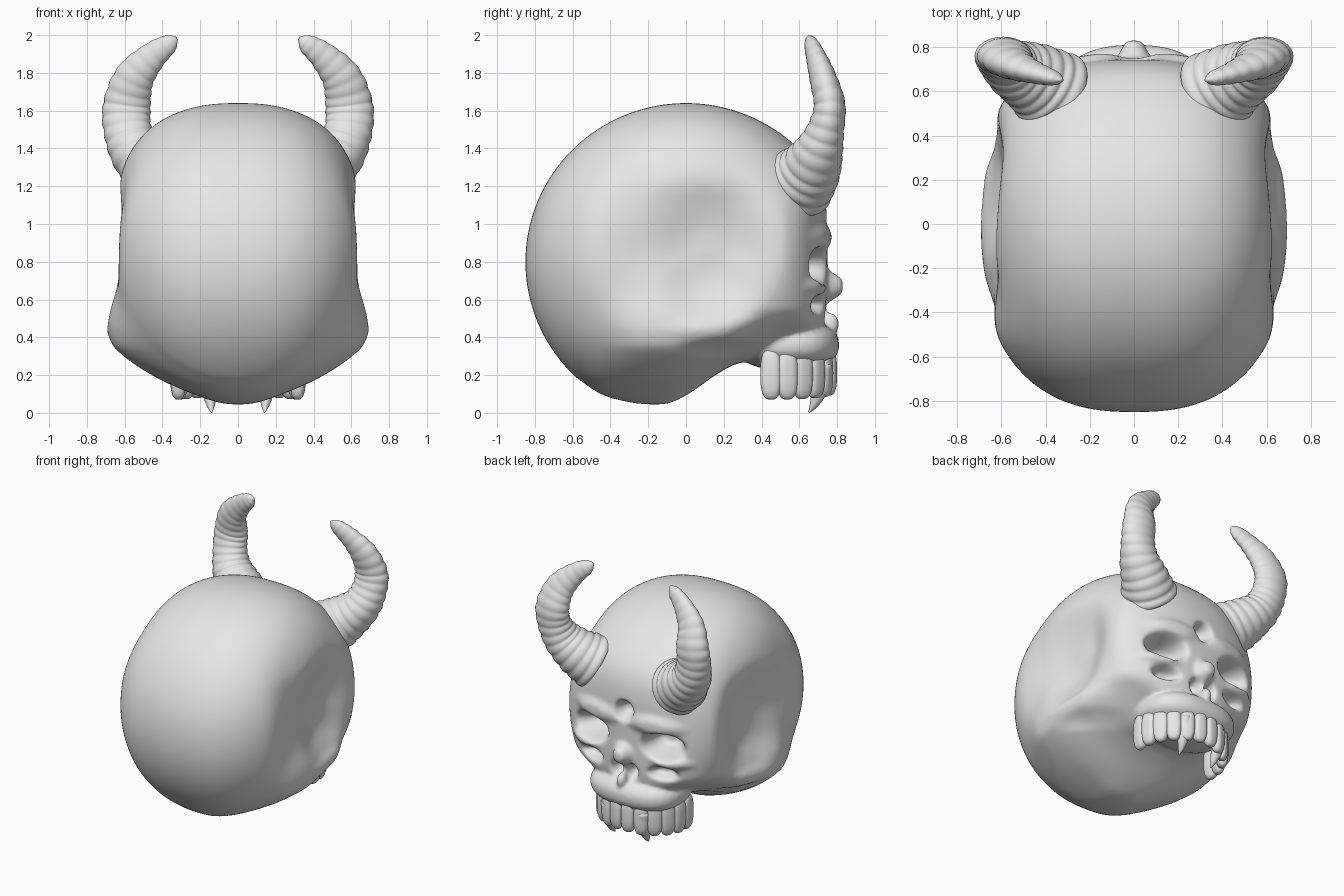
import bpy
import bmesh
import math
from mathutils import Vector, Matrix

old = bpy.data.objects.get("Cube")
if old:
    bpy.data.objects.remove(old, do_unlink=True)

bone = bpy.data.materials.new("bone grey")
bone.use_nodes = True
GREY = (0.8, 0.8, 0.8, 1)
bone.diffuse_color = GREY
bone.node_tree.nodes["Principled BSDF"].inputs["Base Color"].default_value = GREY


def finish(name, bm):
    """Turn a bmesh into a smooth shaded object."""
    bmesh.ops.recalc_face_normals(bm, faces=bm.faces)
    for f in bm.faces:
        f.smooth = True
    mesh = bpy.data.meshes.new(name)
    bm.to_mesh(mesh)
    bm.free()
    mesh.materials.append(bone)
    obj = bpy.data.objects.new(name, mesh)
    bpy.context.collection.objects.link(obj)
    return obj


def smoothstep(a, b, v):
    t = min(1, max(0, (v - a) / (b - a)))
    return t * t * (3 - 2 * t)


def ramp(points, v):
    """Smooth curve lookup through a short profile."""
    v = min(points[-1][0], max(points[0][0], v))
    i = next(k for k in range(len(points) - 1) if v <= points[k + 1][0])
    (a, fa), (b, fb) = points[i], points[i + 1]

    def slope(k):
        (p, fp), (q, fq) = points[max(0, k - 1)], points[min(len(points) - 1, k + 1)]
        return (fq - fp) / (q - p)

    w = b - a
    t = (v - a) / w
    s = t * t * (3 - 2 * t)
    return (fa * (1 - s) + fb * s
            + w * t * (1 - t) * (slope(i) * (1 - t) - slope(i + 1) * t))


def add_blob(bm, loc, size, power=2, detail=4, turn=0):
    """Add a rounded block, from ball (power 2) to box (high power)."""
    made = bmesh.ops.create_icosphere(bm, subdivisions=detail, radius=1)["verts"]
    move = Matrix.Translation(loc) @ Matrix.Rotation(turn, 4, "Z")
    for v in made:
        norm = sum(abs(c) ** power for c in v.co) ** (1 / power)
        v.co = move @ Vector(c / norm * s for c, s in zip(v.co, size))


def tube(name, path, side, ridges=0, flatten=0, steps=120, sides=32):
    """Sweep a tapering ridged tube along points of x, y, z, radius."""
    pts = [Vector((p[0] * side, *p[1:])) for p in path]
    pts = [2 * pts[0] - pts[1]] + pts + [2 * pts[-1] - pts[-2]]

    def spline(u):
        f = u * (len(path) - 1)
        i = min(int(f), len(path) - 2)
        t = f - i
        a, b, c, d = pts[i:i + 4]
        return (2 * b + (c - a) * t + (2 * a - 5 * b + 4 * c - d) * t ** 2
                + (3 * b - a - 3 * c + d) * t ** 3) / 2

    bm = bmesh.new()
    rings = []
    for k in range(steps + 1):
        u = k / steps
        here = spline(u)
        tangent = (spline(min(1, u + .01)) - spline(max(0, u - .01))).to_3d().normalized()
        n1 = tangent.cross(Vector((0, 1, 0))).normalized()
        n2 = tangent.cross(n1)
        radius = max(.003, here[3])
        if ridges:
            radius *= 0.97 + 0.055 * abs(math.sin(math.pi * ridges * u))
        squash = flatten * smoothstep(.2, .5, u)
        wide, thin = radius * (1 + squash), radius * (1 - squash)
        ring = []
        for j in range(sides):
            a = math.tau * j / sides
            ring.append(bm.verts.new(here.to_3d() + n1 * math.cos(a) * wide + n2 * math.sin(a) * thin))
        rings.append(ring)
    for r, q in zip(rings, rings[1:]):
        for j in range(sides):
            bm.faces.new((r[j - 1], r[j], q[j], q[j - 1]))
    bm.faces.new(rings[0])
    bm.faces.new(rings[-1])
    return finish(name, bm)


# Skull width factor by height, at mid depth and towards front and back
MIDDLE = [(.04, .55), (.075, .65), (.175, .91), (.33, 1.11), (.42, 1.115), (.5, 1.08),
          (.65, 1.0), (.8, .965), (.9, .96), (1.1, .99), (1.25, 1.035), (1.53, 1.07), (1.64, 1.04)]
ENDS = [(.04, .65), (.175, .88), (.33, .99), (.5, 1.03), (.8, 1.065), (1.2, 1.08), (1.64, 1.04)]
# Underside height by depth
UNDERSIDE = [(-.6, .2), (-.45, .1), (-.3, .057), (-.17, .045), (-.08, .055), (.02, .105),
             (.18, .215), (.29, .265), (.6, .29)]

# Face strokes: centre x, z, radius x, z, push forward
FACE = [
    (.24, .93, .26, .09, .03),      # brow ridge
    (.36, .67, .18, .06, .03),      # cheekbone
    (.30, .78, .18, .115, -.18),    # eye socket
    (.30, .575, .13, .06, -.08),    # cheek hollow
    (0, .99, .09, .09, -.10),       # forehead socket
    (0, .67, .09, .10, .08),        # nose bridge
    (.06, .54, .06, .075, -.09),    # nostril
]
# Side strokes: centre y, z, radius y, z, push outward
SIDES = [
    (.12, .88, .44, .44, -.065),    # temple hollow
    (.12, .60, .30, .26, -.03),     # lower temple
    (.22, .44, .36, .10, .02),      # cheek arch
    (.20, .34, .30, .06, -.025),    # fold under the arch
]


def stroke(a, b, ca, cb, ra, rb, edge):
    d = math.hypot((a - ca) / ra, (b - cb) / rb)
    return smoothstep(0, edge, 1 - d)


def sculpt(n):
    """Map a unit direction to the skull surface."""
    flat = (n.y ** 2 + n.z ** 2) ** 1.25
    r = (abs(n.x) ** 2.5 + flat) ** -0.4
    x, y, z = n.x * r * .66, n.y * r * .85, .8 + n.z * r * .84
    # raise the underside, keeping it rounded
    ball = .8 - .84 * math.sqrt(max(0, 1 - (y / .85) ** 2))
    floor = max(ball, ramp(UNDERSIDE, y))
    if z < .5 and ball < .5:
        z = floor + (z - ball) * (.5 - floor) / (.5 - ball)
    end = smoothstep(.22, .55, abs(y))
    x *= ramp(MIDDLE, z) * (1 - end) + ramp(ENDS, z) * end
    # flatten the face with a soft edge
    front = .75 - .4 * x * x
    blend = max(0, .1 - abs(y - front)) / .1
    y = min(y, front) - blend * blend * .025
    x *= 1 - .34 * smoothstep(.2, .6, y) * (1 - smoothstep(.33, .56, z))
    sign = 1 if x > 0 else -1
    px, py, pz = abs(x), y, z
    if py > .3:
        for cx, cz, rx, rz, push in FACE:
            w = stroke(px, pz, cx, cz, rx, rz, .7) * push
            y += w
            x += sign * w * .25 if cx > .2 else 0
    if px > .2:
        for cy, cz, ry, rz, push in SIDES:
            x += sign * push * stroke(py, pz, cy, cz, ry, rz, .85)
    return Vector((x, y, z))


# Skull with upper jaw, fused into one skin
bm = bmesh.new()
for v in bmesh.ops.create_icosphere(bm, subdivisions=7, radius=1)["verts"]:
    v.co = sculpt(v.co.normalized())
add_blob(bm, (0, .54, .36), (.36, .27, .135), 2.4, 5)
add_blob(bm, (0, .765, .47), (.035, .045, .06))
skull = finish("skull", bm)
fuse = skull.modifiers.new("fuse", "REMESH")
fuse.mode = "VOXEL"
fuse.voxel_size = .013
fuse.use_smooth_shade = True
soften = skull.modifiers.new("soften", "SMOOTH")
soften.factor = .5
soften.iterations = 5

# Upper teeth around the jaw arch, larger towards the back
COUNT = 12
for i in range(COUNT):
    a = math.radians(-4 + 188 * i / (COUNT - 1))
    back = abs(math.cos(a))
    bm = bmesh.new()
    add_blob(bm, (.317 * math.cos(a), .47 + .29 * math.sin(a), .215 - .01 * back),
             (.05 + .006 * back, .042, .12 + .015 * back), 2.8, 4, a + math.pi / 2)
    finish("upper_tooth", bm)

# Horns and fangs, mirrored
HORN = [(.35, .585, 1.205, .2), (.445, .65, 1.28, .168), (.54, .70, 1.38, .135),
        (.585, .74, 1.50, .112), (.588, .76, 1.63, .104), (.55, .725, 1.77, .088),
        (.46, .688, 1.88, .064), (.365, .66, 1.955, .042), (.325, .65, 1.985, .01)]
FANG = [(.15, .73, .26, .045), (.15, .71, .13, .042), (.145, .68, .05, .025), (.14, .65, .002, .004)]
for side, label in ((1, "left"), (-1, "right")):
    tube(label + "_horn", HORN, side, ridges=18, flatten=.2)
    tube(label + "_fang", FANG, side, steps=16, sides=16)
